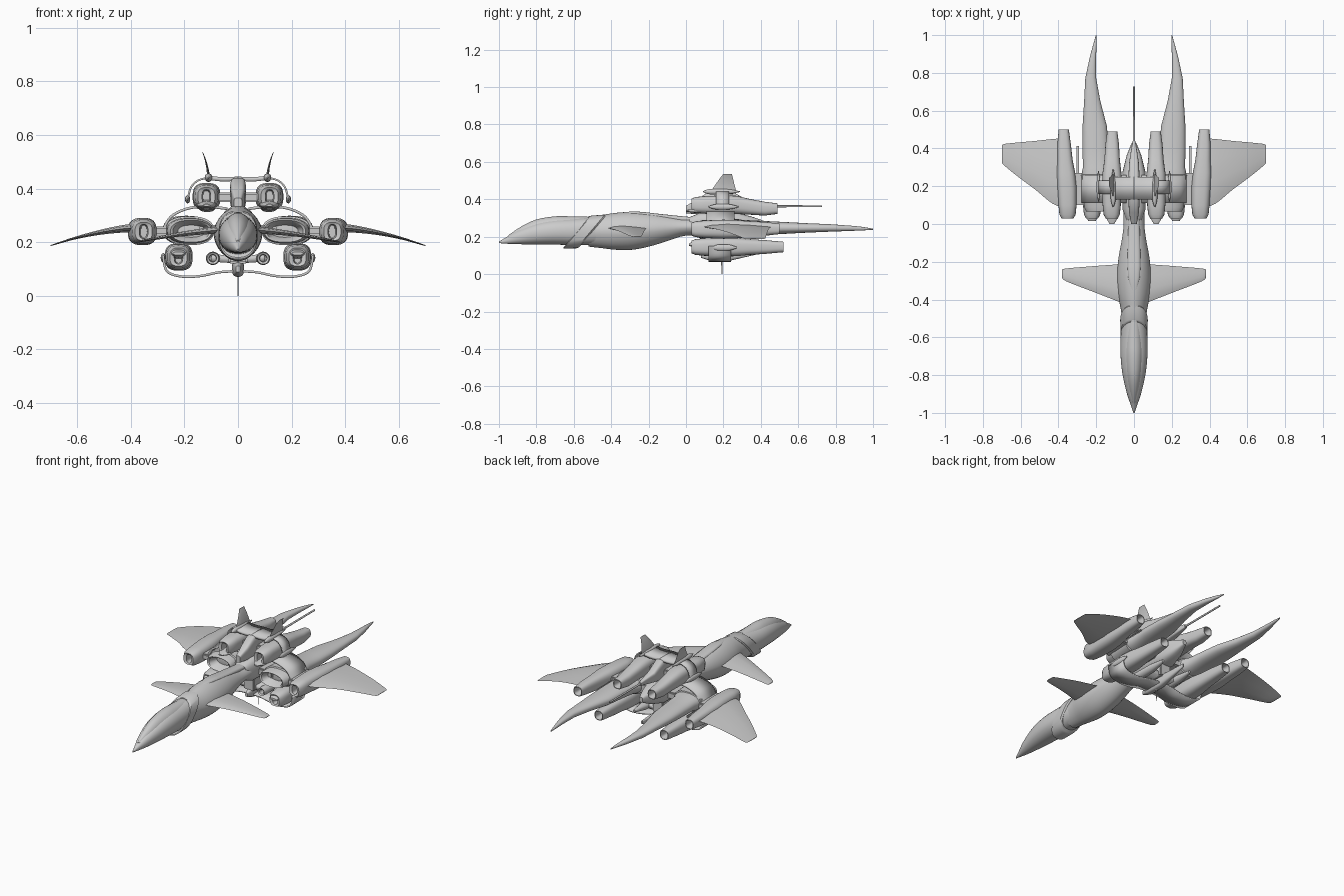
import bpy, bmesh, math
from mathutils import Vector

hull = bpy.data.materials.new("hull_grey")
hull.diffuse_color = (0.6, 0.6, 0.6, 1)


def finish(name, bm, mirror=False, thick=0, angle=35):
    bmesh.ops.recalc_face_normals(bm, faces=bm.faces)
    me = bpy.data.meshes.new(name)
    bm.to_mesh(me)
    bm.free()
    me.materials.append(hull)
    ob = bpy.data.objects.new(name, me)
    bpy.context.collection.objects.link(ob)
    bpy.ops.object.select_all(action='DESELECT')
    ob.select_set(True)
    bpy.context.view_layer.objects.active = ob
    bpy.ops.object.shade_smooth_by_angle(angle=math.radians(angle))
    if thick:
        m = ob.modifiers.new("thickness", 'SOLIDIFY')
        m.thickness, m.offset = thick, 0
    if mirror:
        ob.modifiers.new("mirror", 'MIRROR').use_mirror_merge = False
    return ob


def skin(name, rings, **kw):
    """Closed surface through rings of equal point count."""
    bm = bmesh.new()
    vs = [[bm.verts.new(p) for p in r] for r in rings]
    n = len(vs[0])
    for a, b in zip(vs, vs[1:]):
        for i in range(n):
            bm.faces.new((a[i], a[(i + 1) % n], b[(i + 1) % n], b[i]))
    bm.faces.new(vs[0])
    bm.faces.new(vs[-1])
    return finish(name, bm, **kw)


def interp(rows, steps):
    """Smooth curve through rows of numbers (Catmull-Rom)."""
    out = []
    rows = [Vector(r) for r in rows]
    for i in range(len(rows) - 1):
        p0, p1, p2, p3 = rows[max(i - 1, 0)], rows[i], rows[i + 1], rows[min(i + 2, len(rows) - 1)]
        for s in range(steps):
            t = s / steps
            out.append(p1 + (p2 - p0) * (t / 2) + (2 * p0 - 5 * p1 + 4 * p2 - p3) * (t * t / 2)
                       + (3 * p1 - p0 - 3 * p2 + p3) * (t ** 3 / 2))
    return out + [rows[-1]]


def loft(name, secs, e=2.0, n=32, steps=1, shear=0, **kw):
    """Superellipse sections (y, x, z, half width, half height) along y."""
    rings = []
    for y, x, z, rx, rz in interp(secs, steps):
        ring = []
        for i in range(n):
            c, s = math.cos(math.tau * i / n), math.sin(math.tau * i / n)
            dz = math.copysign(abs(s) ** (2 / e), s) * rz
            ring.append((x + math.copysign(abs(c) ** (2 / e), c) * rx, y + shear * dz, z + dz))
        rings.append(ring)
    return skin(name, rings, **kw)


def wing(name, ribs, vertical=False, **kw):
    """Lens-shaped ribs (x, z, front y, back y, thickness)."""
    rings = []
    for x, z, a, b, t in interp(ribs, 4):
        prof = [(0, 0), (.12, .6), (.35, 1), (.7, .6), (1, 0), (.7, -.6), (.35, -1), (.12, -.6)]
        rings.append([(x + (v * t / 2 if vertical else 0), a + u * (b - a),
                       z + (0 if vertical else v * t / 2)) for u, v in prof])
    return skin(name, rings, angle=50, **kw)


def band(name, pts, y0, y1, thick, **kw):
    """Curved strap following (x, z) points."""
    bm = bmesh.new()
    rows = [(bm.verts.new((x, y0, z)), bm.verts.new((x, y1, z))) for x, z in interp(pts, 6)]
    for (a, b), (c, d) in zip(rows, rows[1:]):
        bm.faces.new((a, b, d, c))
    return finish(name, bm, thick=thick, **kw)


def box(name, x0, x1, y0, y1, z0, z1, **kw):
    bm = bmesh.new()
    bmesh.ops.create_cube(bm, size=1)
    for v in bm.verts:
        v.co = ((x0 + x1) / 2 + v.co.x * (x1 - x0), (y0 + y1) / 2 + v.co.y * (y1 - y0),
                (z0 + z1) / 2 + v.co.z * (z1 - z0))
    bmesh.ops.bevel(bm, geom=bm.edges[:], offset=0.006, segments=2, affect='EDGES')
    return finish(name, bm, **kw)


def engine(name, xf, xr, z, zr, end):
    """Pod with a recessed intake in front and a hollow nozzle behind."""
    x = lambda t: xf + (xr - xf) * t
    loft(name, [(.10, x(0), z, .012, .022), (.035, x(0), z, .016, .026), (.03, x(0), z, .032, .034),
                (.05, x(0), z, .043, .042), (.10, x(0), z, .048, .047), (.20, x(.2), z, .052, .051),
                (.27, x(.45), z, .050, .049), (.34, x(.7), (z + zr) / 2, .041, .042),
                (.42, x(.9), zr, .036, .037), (end, x(1), zr, .027, .028),
                (end, x(1), zr, .023, .024), (end - .07, x(1), zr, .016, .016)], e=2.8, mirror=True)


# Nose, with canopy on top
loft("nose", [(-1, 0, .17, .003, .004), (-.95, 0, .183, .020, .021), (-.9, 0, .197, .037, .037),
              (-.8, 0, .217, .060, .058), (-.7, 0, .226, .071, .068), (-.6, 0, .227, .071, .072),
              (-.46, 0, .232, .064, .075)], e=2.2, steps=3)
loft("canopy", [(-.95, 0, .19, .008, .018), (-.88, 0, .212, .028, .043), (-.8, 0, .23, .043, .062),
                (-.7, 0, .24, .052, .069), (-.62, 0, .24, .052, .069), (-.5, 0, .24, .045, .066)],
     e=2.0, steps=3)
# Slanted neck collar and mid fuselage
loft("neck_collar", [(-.585, 0, .225, .066, .082), (-.58, 0, .225, .071, .088),
                     (-.51, 0, .228, .073, .090), (-.50, 0, .228, .066, .085)], e=2.4, shear=.85)
loft("mid_fuselage", [(-.52, 0, .229, .062, .082), (-.45, 0, .228, .070, .089), (-.37, 0, .229, .086, .099),
                      (-.28, 0, .232, .091, .101), (-.18, 0, .239, .082, .087), (-.08, 0, .247, .064, .063),
                      (0, 0, .252, .055, .046), (.15, 0, .255, .055, .045)], e=1.8, steps=3)
loft("dorsal_spine", [(-.40, 0, .315, .004, .006), (-.28, 0, .318, .032, .018), (-.15, 0, .303, .034, .02),
                      (.05, 0, .285, .028, .018), (.12, 0, .285, .028, .018)], e=3, steps=2)
# Forewings
wing("forewing", [(.06, .247, -.42, -.212, .028), (.20, .232, -.365, -.222, .018),
                  (.355, .206, -.305, -.235, .008), (.38, .2, -.285, -.242, .004)], mirror=True)

# Central hub, tower and long rear gun
loft("central_hub", [(.02, 0, .26, .04, .045), (.08, 0, .26, .062, .07), (.27, 0, .26, .062, .07),
                     (.36, 0, .26, .04, .045), (.43, 0, .265, .012, .015)], e=3)
loft("tower", [(.0, 0, .345, .015, .02), (.06, 0, .36, .026, .04), (.12, 0, .38, .03, .06),
               (.25, 0, .38, .03, .06), (.33, 0, .365, .025, .03), (.44, 0, .363, .008, .01)], e=4)
loft("rear_gun_barrel", [(.3, 0, .363, .006, .006), (.728, 0, .363, .005, .005)], n=12)
box("hub_arm", .04, .15, .11, .26, .225, .265, mirror=True)

# Main booms ending in long curved spikes
loft("boom", [(.13, .175, .241, .045, .020), (.07, .175, .241, .068, .036), (.065, .175, .241, .077, .041),
              (.09, .178, .242, .086, .047), (.20, .188, .244, .086, .050), (.28, .195, .246, .080, .048),
              (.30, .197, .246, .073, .044), (.40, .203, .247, .070, .038), (.52, .208, .247, .064, .032),
              (.65, .221, .247, .043, .025), (.77, .229, .247, .029, .020), (.88, .218, .245, .017, .014),
              (.95, .207, .243, .009, .009), (1.0, .2, .24, .002, .003)], e=2.3, mirror=True)
loft("boom_collar", [(.12, .181, .243, .08, .046), (.125, .181, .243, .092, .054),
                     (.26, .193, .245, .088, .054), (.265, .193, .245, .075, .045)], e=2.4, mirror=True)

# Six engine pods
engine("side_engine", .352, .372, .24, .242, .5)
engine("upper_engine", .118, .115, .37, .35, .49)
engine("lower_engine", .222, .218, .145, .145, .52)
loft("upper_intake_lip", [(0, .117, .338, .012, .004), (.04, .117, .34, .036, .012),
                          (.12, .117, .342, .036, .018)], e=2.5, mirror=True)
loft("lower_intake_lip", [(.015, .222, .158, .02, .006), (.05, .222, .16, .034, .018),
                          (.12, .222, .16, .034, .022)], e=2.5, mirror=True)
box("side_engine_mount", .26, .32, .10, .27, .225, .258, mirror=True)
box("side_rail", .292, .305, .16, .42, .228, .246, mirror=True)
box("lower_engine_mount", .19, .24, .13, .27, .17, .22, mirror=True)
box("upper_engine_mount", .02, .10, .14, .25, .35, .385, mirror=True)

# Main wings
wing("main_wing", [(.36, .254, .085, .455, .036), (.43, .250, .107, .45, .028), (.52, .236, .18, .44, .018),
                   (.61, .215, .247, .432, .010), (.685, .192, .308, .424, .005),
                   (.70, .188, .325, .415, .003)], mirror=True)

# Curved straps carrying the engines
band("upper_strap", [(.04, .325), (.12, .333), (.19, .325), (.25, .295), (.28, .245)], .11, .26, .01, mirror=True)
band("lower_strap", [(0, .092), (.07, .088), (.14, .074), (.21, .072), (.265, .092), (.28, .15)],
     .12, .24, .009, mirror=True)
band("top_crossbar", [(0, .437), (.06, .435), (.112, .441)], .13, .25, .016, mirror=True)
band("top_arm", [(.112, .441), (.15, .43), (.175, .405), (.187, .365)], .16, .23, .007, mirror=True)
loft("strap_end_pod", [(.14, .279, .142, .003, .004), (.17, .279, .142, .009, .016),
                       (.23, .279, .142, .009, .016), (.27, .279, .142, .003, .004)], n=16, steps=3, mirror=True)
loft("arm_end_pod", [(.12, .188, .36, .002, .003), (.16, .188, .36, .009, .014), (.23, .188, .36, .009, .014),
                     (.28, .188, .36, .002, .003)], n=16, steps=3, mirror=True)
loft("fin_base_pod", [(.09, .11, .441, .002, .002), (.13, .11, .441, .013, .015), (.22, .11, .441, .013, .014),
                      (.29, .11, .441, .002, .002)], n=16, steps=3, mirror=True)
wing("tail_fin", [(.109, .44, .13, .27, .012), (.114, .475, .155, .26, .008), (.122, .508, .178, .252, .005),
                  (.132, .536, .2, .245, .002)], vertical=True, mirror=True)

# Belly gun pods, keel and thin antenna
loft("belly_gun_pod", [(.13, .094, .14, .012, .012), (.09, .094, .14, .014, .014), (.085, .094, .14, .022, .022),
                       (.11, .094, .14, .026, .025), (.27, .094, .14, .024, .022), (.36, .094, .145, .008, .008)],
     n=20, mirror=True)
band("belly_gun_bar", [(0, .135), (.05, .138), (.1, .142)], .12, .25, .028, mirror=True)
loft("belly_keel", [(.08, 0, .10, .008, .012), (.13, 0, .103, .022, .032), (.24, 0, .105, .022, .032),
                    (.42, 0, .125, .005, .01)], e=3, n=20)
box("hub_keel", -.035, .035, .1, .27, .12, .22)
loft("antenna_root", [(.165, 0, .085, .004, .006), (.19, 0, .085, .01, .016), (.22, 0, .085, .004, .006)], n=12)
wing("antenna", [(0, .09, .187, .197, .004), (0, 0, .19, .194, .003)], vertical=True)
